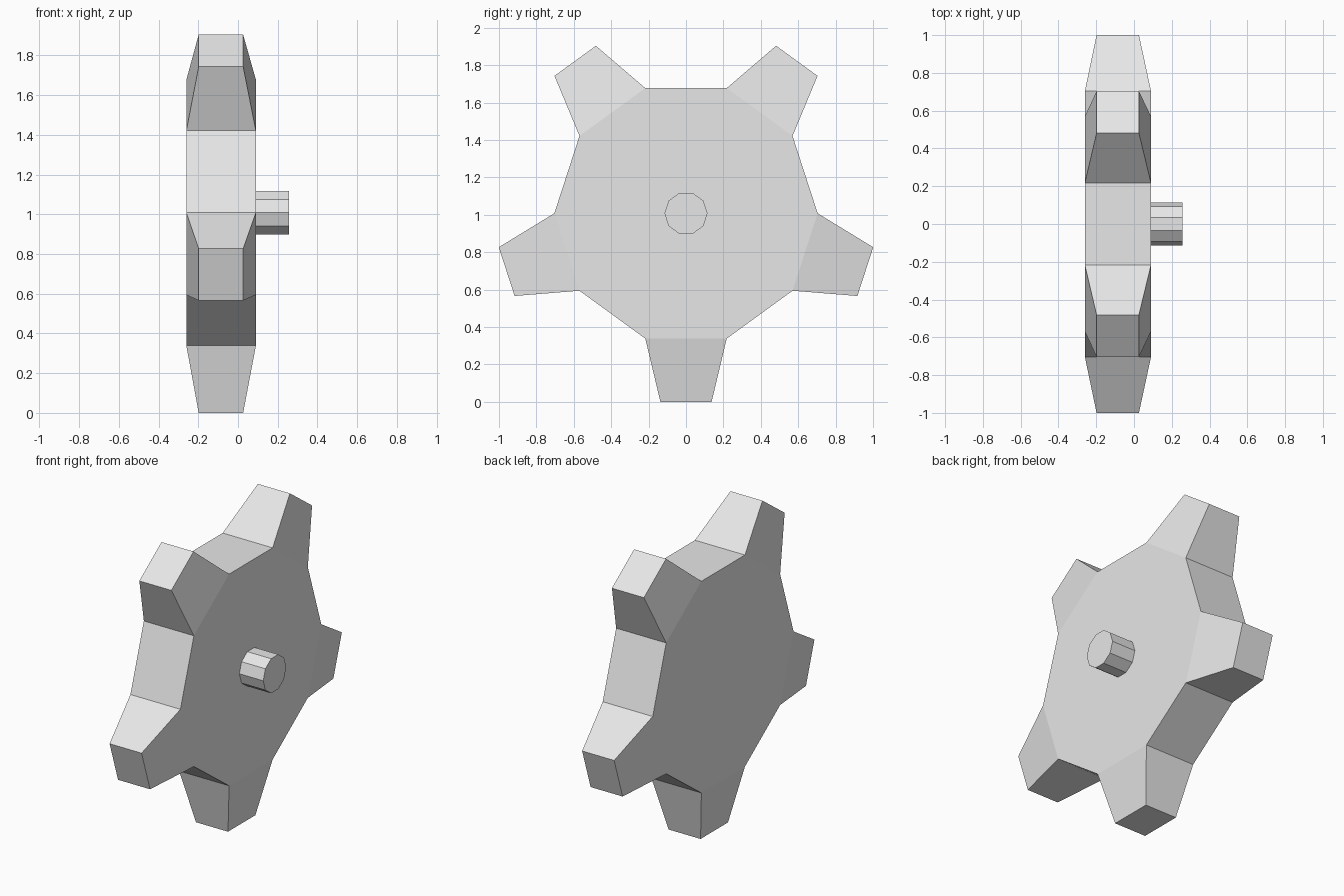
import bpy
import bmesh
from math import cos, sin, radians
from mathutils import Vector

cube = bpy.data.objects.get("Cube")
if cube:
    bpy.data.objects.remove(cube, do_unlink=True)

SIDES = 10
CENTRE = Vector((0, 0, 1.008))

grey = bpy.data.materials.new("plain_grey")
grey.use_nodes = True
colour = (0.8, 0.8, 0.8, 1)
grey.diffuse_color = colour
grey.node_tree.nodes["Principled BSDF"].inputs["Base Color"].default_value = colour


def prism(radius, x0, x1):
    """Ten-sided prism along x; returns the bmesh and its side faces in order."""
    bm = bmesh.new()
    rings = []
    for x in (x0, x1):
        rings.append([bm.verts.new((x, radius * cos(radians(36 * i)), radius * sin(radians(36 * i))))
                      for i in range(SIDES)])
    low, high = rings
    sides = []
    for i in range(SIDES):
        j = (i + 1) % SIDES
        sides.append(bm.faces.new((low[i], low[j], high[j], high[i])))
    bm.faces.new(low[::-1])
    bm.faces.new(high)
    return bm, sides


def finish(bm, name):
    bmesh.ops.recalc_face_normals(bm, faces=bm.faces)
    mesh = bpy.data.meshes.new(name)
    bm.to_mesh(mesh)
    bm.free()
    mesh.materials.append(grey)
    obj = bpy.data.objects.new(name, mesh)
    obj.location = CENTRE
    bpy.context.collection.objects.link(obj)
    return obj


# Gear wheel: every other rim face is drawn out into a tapered tooth
bm, rim = prism(0.704, -0.26, 0.09)
bm.normal_update()
for i in range(1, SIDES, 2):
    angle = radians(36 * i + 18)
    outward = Vector((0, cos(angle), sin(angle)))
    along = Vector((0, -sin(angle), cos(angle)))
    tip = bmesh.ops.extrude_discrete_faces(bm, faces=[rim[i]])["faces"][0]
    for v in tip.verts:
        x = -0.198 if v.co.x < -0.1 else 0.026
        side = 0.137 if v.co.dot(along) > 0 else -0.137
        v.co = Vector((x, 0, 0)) + outward * 1.008 + along * side
finish(bm, "gear_wheel")

# Short axle on the left face
bm, _ = prism(0.115, 0.08, 0.257)
finish(bm, "axle")
